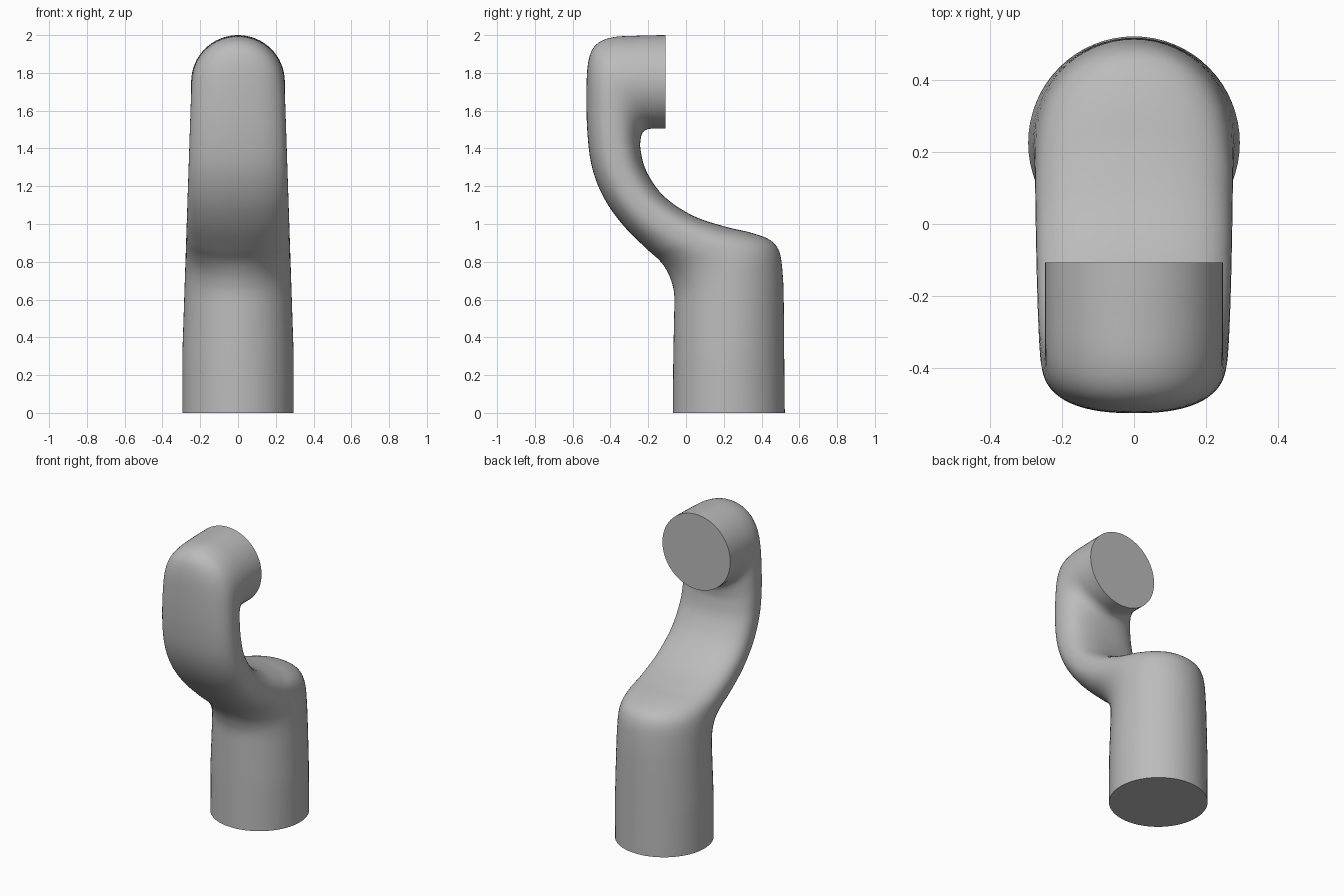
import bpy, bmesh, math
from mathutils import Vector

cube = bpy.data.objects.get("Cube")
if cube:
    bpy.data.objects.remove(cube, do_unlink=True)

SIDES = 64   # points round each section
STEPS = 5    # rings between stations

grey = bpy.data.materials.new("machined_grey")
grey.use_nodes = True
colour = (0.5, 0.5, 0.5, 1)
grey.diffuse_color = colour
grey.node_tree.nodes["Principled BSDF"].inputs["Base Color"].default_value = colour

# Side profile stations: front y, z, back y, z, squareness of the section
stations = [Vector(s) for s in (
    (-0.07, 0, 0.523, 0, 2),
    (-0.067, 0.3, 0.52, 0.3, 2),
    (-0.063, 0.5, 0.518, 0.55, 2),
    (-0.062, 0.62, 0.513, 0.72, 2),
    (-0.075, 0.69, 0.495, 0.85, 2.05),
    (-0.1, 0.75, 0.445, 0.915, 2.15),
    (-0.14, 0.807, 0.34, 0.955, 2.3),
    (-0.21, 0.87, 0.2, 0.988, 2.4),
    (-0.33, 0.99, 0.03, 1.047, 2.5),
    (-0.43, 1.13, -0.12, 1.15, 2.5),
    (-0.495, 1.29, -0.21, 1.28, 2.5),
    (-0.522, 1.48, -0.24, 1.39, 2.5),
    (-0.527, 1.72, -0.24, 1.45, 2.4),
    (-0.515, 1.87, -0.23, 1.483, 2.25),
    (-0.475, 1.95, -0.212, 1.498, 2.1),
    (-0.39, 1.988, -0.19, 1.504, 2),
    (-0.25, 1.997, -0.16, 1.505, 2),
    (-0.108, 2, -0.108, 1.505, 2),
)]


def spline(a, b, c, d, t):
    """Catmull-Rom blend between b and c."""
    return 0.5 * (2 * b + (c - a) * t + (2 * a - 5 * b + 4 * c - d) * t * t
                  + (3 * b - a - 3 * c + d) * t ** 3)


def half_width(z):
    """The arm tapers gently towards the top."""
    t = min(max((z - 0.3) / 1.4, 0), 1)
    return 0.295 - 0.047 * t


def signed_power(v, p):
    return math.copysign(abs(v) ** p, v)


def section(bm, s):
    """One rounded ring spanning the front and back profile points."""
    front, back = Vector((0, s[0], s[1])), Vector((0, s[2], s[3]))
    mid, reach = (front + back) / 2, (back - front) / 2
    ring = []
    for i in range(SIDES):
        a = math.tau * i / SIDES
        p = mid + reach * signed_power(math.sin(a), 2 / s[4])
        p.x = half_width(mid.z) * signed_power(math.cos(a), 2 / s[4])
        ring.append(bm.verts.new(p))
    return ring


# Curved arm with flat joint faces at both ends
bm = bmesh.new()
rings = []
last = len(stations) - 1
for i in range(last):
    a, b = stations[max(i - 1, 0)], stations[i]
    c, d = stations[i + 1], stations[min(i + 2, last)]
    rings += [section(bm, spline(a, b, c, d, k / STEPS)) for k in range(STEPS)]
rings.append(section(bm, stations[last]))
for low, high in zip(rings, rings[1:]):
    for i in range(SIDES):
        j = (i + 1) % SIDES
        bm.faces.new((low[i], low[j], high[j], high[i]))
bm.faces.new(rings[0][::-1])
bm.faces.new(rings[-1])
bmesh.ops.recalc_face_normals(bm, faces=bm.faces)
mesh = bpy.data.meshes.new("arm_link")
bm.to_mesh(mesh)
bm.free()
mesh.materials.append(grey)
arm = bpy.data.objects.new("arm_link", mesh)
bpy.context.collection.objects.link(arm)
bpy.context.view_layer.objects.active = arm
arm.select_set(True)
bpy.ops.object.shade_smooth_by_angle(angle=math.radians(40))
